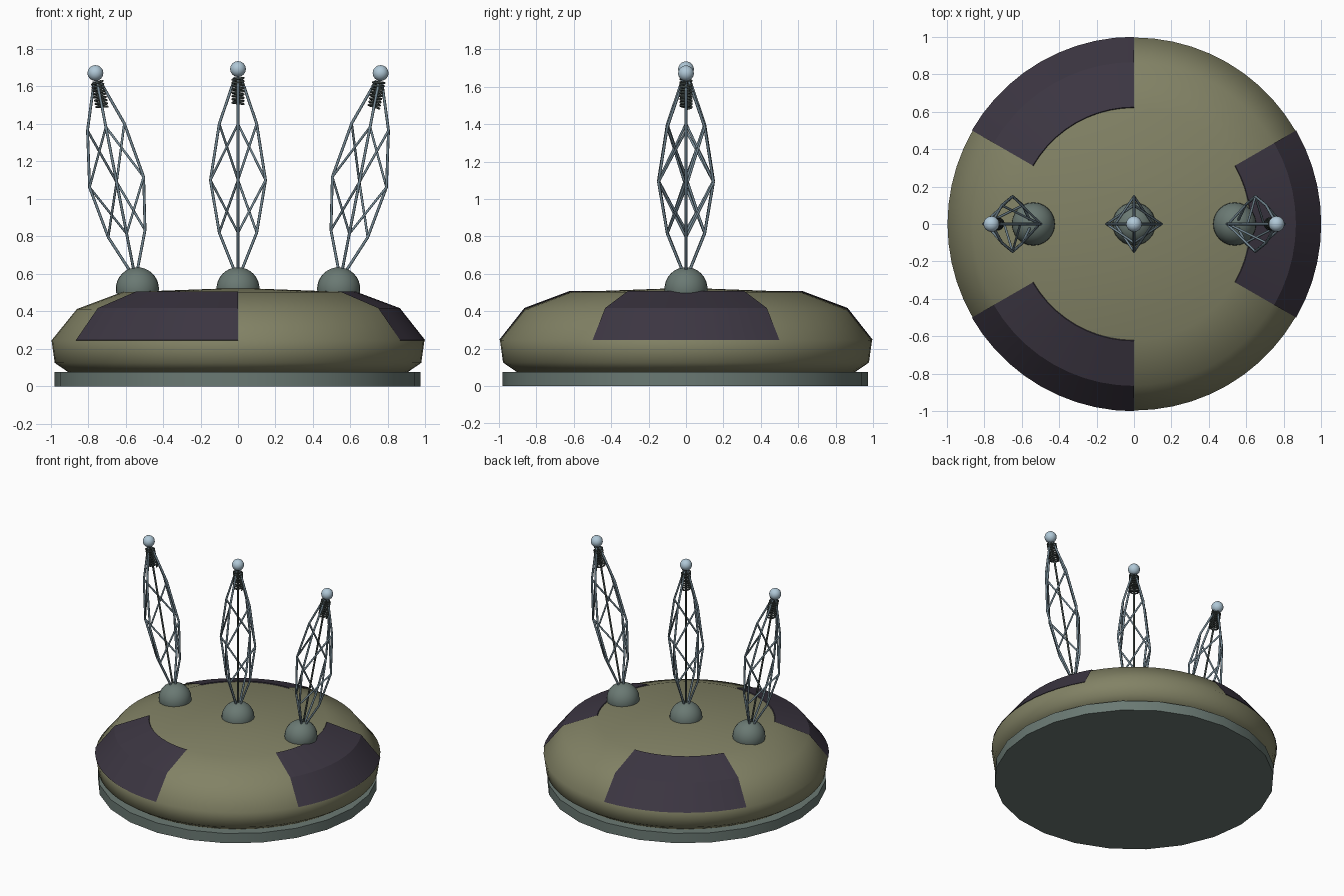
import bpy, bmesh, math
from mathutils import Matrix, Vector

if "Cube" in bpy.data.objects:
    bpy.data.objects.remove(bpy.data.objects["Cube"])


def srgb(r, g, b):
    f = lambda c: c / 12.92 if c <= 0.04045 else ((c + 0.055) / 1.055) ** 2.4
    return tuple(f(v / 255) for v in (r, g, b)) + (1.0,)


def material(name, rgb):
    m = bpy.data.materials.new(name)
    m.diffuse_color = srgb(*rgb)
    m.use_nodes = True
    m.node_tree.nodes["Principled BSDF"].inputs["Base Color"].default_value = m.diffuse_color
    return m


OLIVE = material("olive", (130, 130, 101))
PURPLE = material("dark purple", (60, 54, 66))
GREY = material("grey green", (106, 121, 115))
STEEL = material("blue steel", (116, 136, 147))
DARK = material("dark metal", (66, 75, 72))
PALE = material("pale blue", (176, 200, 215))


def finish(name, mesh, mat, smooth=True):
    mesh.materials.clear()
    mesh.materials.append(mat)
    for p in mesh.polygons:
        p.use_smooth = smooth
    ob = bpy.data.objects.new(name, mesh)
    bpy.context.collection.objects.link(ob)
    return ob


def shade_by_angle(ob, deg):
    bpy.ops.object.select_all(action='DESELECT')
    ob.select_set(True)
    bpy.context.view_layer.objects.active = ob
    bpy.ops.object.shade_smooth_by_angle(angle=math.radians(deg))


def revolve(name, profile, mat, start=0, end=360, step=6):
    """Spin a (radius, z) profile, listed bottom to top, about the z axis."""
    bm = bmesh.new()
    rings = []
    for i in range(round((end - start) / step) + 1):
        a = math.radians(start + i * step)
        rings.append([bm.verts.new((r * math.cos(a), r * math.sin(a), z)) for r, z in profile])
    for p, q in zip(rings, rings[1:]):
        for j in range(len(profile) - 1):
            bm.faces.new((p[j], q[j], q[j + 1], p[j + 1]))
    bmesh.ops.remove_doubles(bm, verts=bm.verts, dist=1e-5)
    bmesh.ops.dissolve_degenerate(bm, edges=bm.edges, dist=1e-6)
    me = bpy.data.meshes.new(name)
    bm.to_mesh(me)
    bm.free()
    return finish(name, me, mat)


def tubes(name, paths, radius, mat, sides=2):
    """Round bars that follow the given point paths."""
    cu = bpy.data.curves.new(name, 'CURVE')
    cu.dimensions = '3D'
    cu.bevel_depth = radius
    cu.bevel_resolution = sides
    cu.use_fill_caps = True
    for path in paths:
        sp = cu.splines.new('POLY')
        sp.points.add(len(path) - 1)
        for pt, co in zip(sp.points, path):
            pt.co = (*co, 1)
    tmp = bpy.data.objects.new("temp", cu)
    bpy.context.collection.objects.link(tmp)
    bpy.context.view_layer.update()
    dg = bpy.context.evaluated_depsgraph_get()
    me = bpy.data.meshes.new_from_object(tmp.evaluated_get(dg))
    bpy.data.objects.remove(tmp)
    return finish(name, me, mat)


def ball(name, radius, mat, z=0, floor=None):
    bm = bmesh.new()
    bmesh.ops.create_uvsphere(bm, u_segments=24, v_segments=16, radius=radius,
                              matrix=Matrix.Translation((0, 0, z)))
    if floor is not None:
        bmesh.ops.bisect_plane(bm, geom=bm.verts[:] + bm.edges[:] + bm.faces[:],
                               plane_co=(0, 0, floor), plane_no=(0, 0, 1), clear_inner=True)
    me = bpy.data.meshes.new(name)
    bm.to_mesh(me)
    bm.free()
    return finish(name, me, mat)


# Base disc
bm = bmesh.new()
bmesh.ops.create_cone(bm, cap_ends=True, segments=24, radius1=0.977, radius2=0.977,
                      depth=0.075, matrix=Matrix.Translation((-0.003, -0.003, 0.0375)))
me = bpy.data.meshes.new("base_disc")
bm.to_mesh(me)
bm.free()
shade_by_angle(finish("base_disc", me, GREY), 30)

# Rounded body
upper = [(0.995, 0.245), (0.86, 0.412), (0.62, 0.502)]
revolve("body", [(0.0, 0.075), (0.905, 0.075), (0.978, 0.125)] + upper + [(0.0, 0.525)], OLIVE)

# Three painted panels lying on the upper slope, with thin rims
panel = [(0.995, 0.245)] + [(r + 0.004, z + dz) for (r, z), dz in zip(upper, (0.001, 0.005, 0.005))]
panel.append((0.62, 0.502))
for k, start in enumerate((-30, 90, 210)):
    shade_by_angle(revolve(f"panel_{k + 1}", panel, PURPLE, start, start + 60), 20)


# Lattice masts, built upright around the dome centre and then tilted
LEVELS = [(0.02, 0.10), (0.10, 0.30), (0.147, 0.58), (0.10, 0.88), (0.015, 1.13)]


def node(corner, level):
    r, z = LEVELS[level]
    a = corner * math.pi / 2
    return Vector((r * math.cos(a), r * math.sin(a), z))


def mast(label, x, tilt):
    legs = [[node(c, l) for l in range(5)] for c in range(4)]
    # Braces climb one way round, from each leg to the next
    braces = [[node(c, l), node(c + 1, l + 1)] for c in range(4) for l in (1, 2)]
    turns, per = 8, 14
    coil = [(0.03 * math.cos(2 * math.pi * i / per), 0.03 * math.sin(2 * math.pi * i / per),
             0.985 + 0.14 * i / (turns * per)) for i in range(turns * per + 1)]
    parts = [
        tubes(label + "_mast_legs", legs, 0.0075, STEEL),
        tubes(label + "_mast_braces", braces, 0.0065, STEEL),
        tubes(label + "_mast_rod", [[(0, 0, 0.08), (0, 0, 1.15)]], 0.007, DARK),
        tubes(label + "_mast_coil", [coil], 0.006, DARK, 1),
        ball(label + "_mast_tip", 0.042, PALE, 1.173),
    ]
    place = Matrix.Translation((x, 0, 0.52))
    for ob in parts:
        ob.matrix_world = place @ Matrix.Rotation(math.radians(tilt), 4, 'Y')
    ball(label + "_dome", 0.115, GREY, 0, -0.025).matrix_world = place


for label, side in (("left", -1), ("centre", 0), ("right", 1)):
    mast(label, 0.537 * side, 11 * side)
